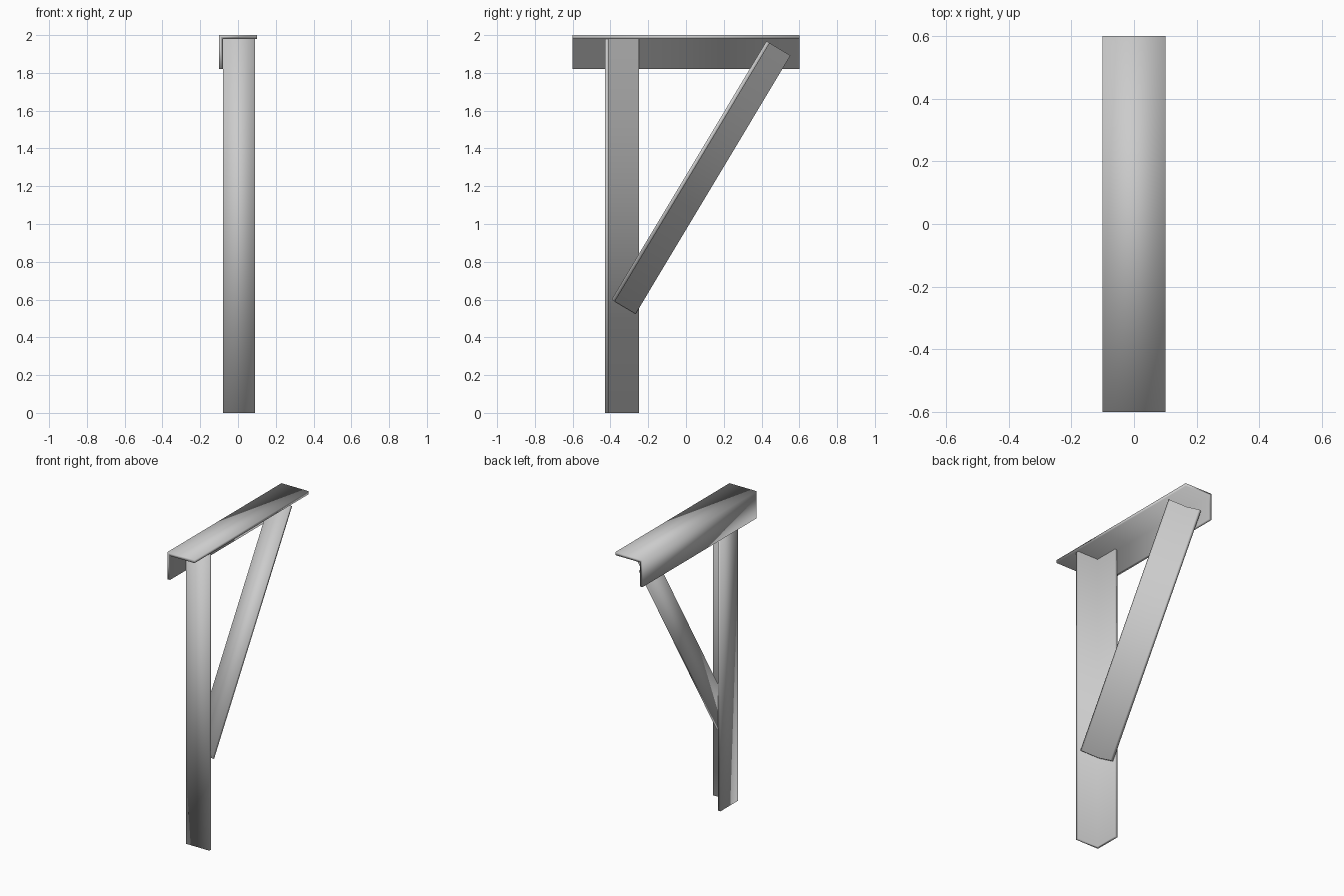
import bpy, bmesh
from mathutils import Vector

if "Cube" in bpy.data.objects:
    bpy.data.objects.remove(bpy.data.objects["Cube"])

T = 0.02  # steel thickness


def angle_bar(name, start, end, dir_a, width_a, dir_b, width_b):
    """L-section bar: its outer corner runs start -> end, flanges go along dir_a and dir_b."""
    start, end = Vector(start), Vector(end)
    a, b = Vector(dir_a).normalized(), Vector(dir_b).normalized()
    profile = [(0, 0), (width_a, 0), (width_a, T), (T, T), (T, width_b), (0, width_b)]
    bm = bmesh.new()
    face = bm.faces.new([bm.verts.new(start + a * u + b * v) for u, v in profile])
    extruded = bmesh.ops.extrude_face_region(bm, geom=[face], use_keep_orig=True)
    verts = [g for g in extruded["geom"] if isinstance(g, bmesh.types.BMVert)]
    bmesh.ops.translate(bm, verts=verts, vec=end - start)
    bmesh.ops.recalc_face_normals(bm, faces=bm.faces)
    for f in bm.faces:
        f.smooth = True
    mesh = bpy.data.meshes.new(name)
    bm.to_mesh(mesh)
    bm.free()
    obj = bpy.data.objects.new(name, mesh)
    bpy.context.collection.objects.link(obj)
    return obj


# Top rail: flat flange on top, second flange hanging down on the left
angle_bar("top_rail", (-0.1, -0.6, 2.0), (-0.1, 0.6, 2.0),
          (1, 0, 0), 0.2, (0, 0, -1), 0.18)

# Upright post: flanges on the front and the left, standing under the rail
angle_bar("post", (-0.08, -0.43, 0), (-0.08, -0.43, 1.98),
          (1, 0, 0), 0.17, (0, 1, 0), 0.182)

# Diagonal brace: nested inside the post and the rail
low, high = Vector((-0.06, -0.394, 0.60)), Vector((-0.06, 0.426, 1.968))
along = high - low
angle_bar("diagonal_brace", low, high,
          (1, 0, 0), 0.148, (0, along.z, -along.y), 0.148)
